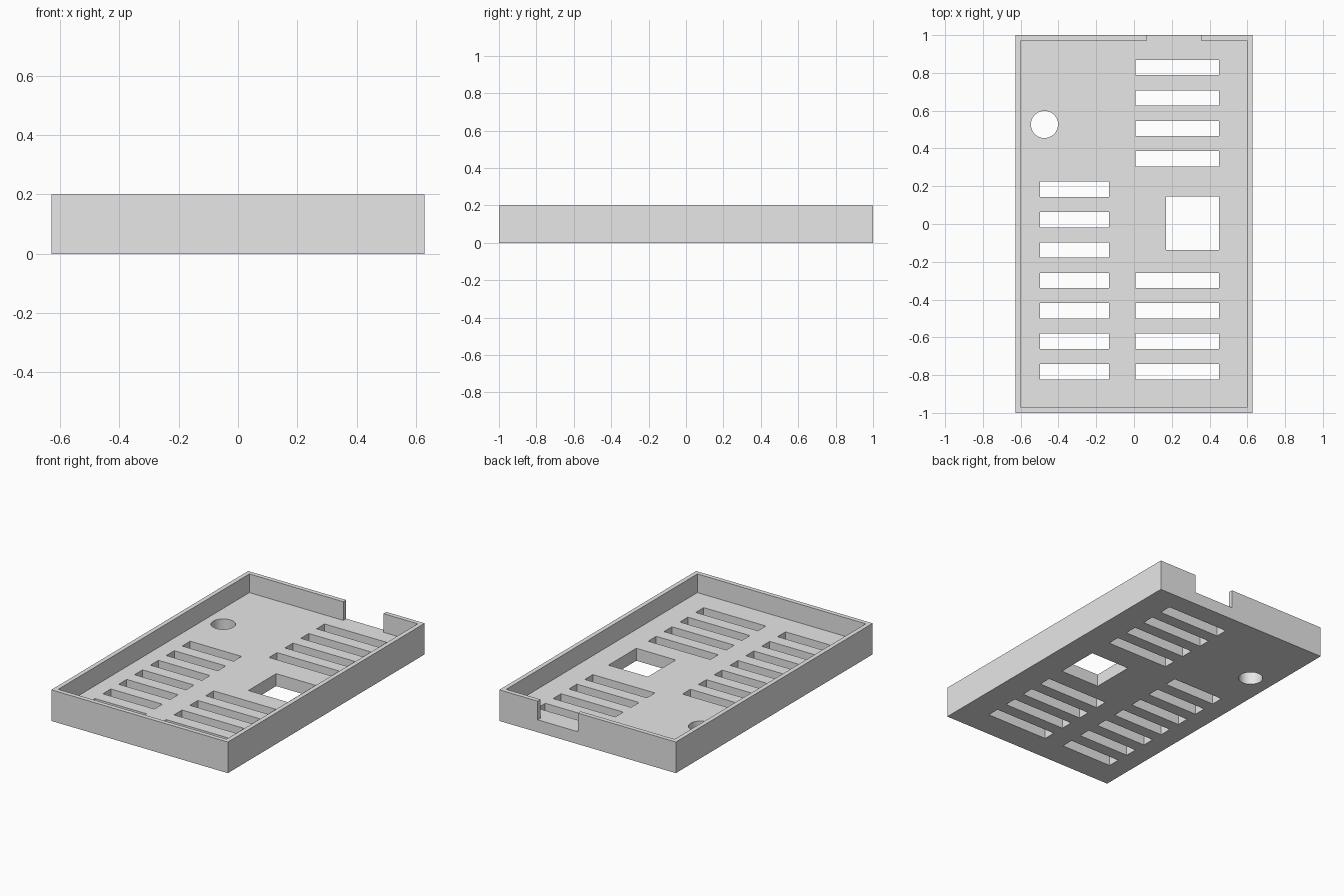
import bpy
import bmesh
from math import radians
from mathutils import Matrix, Vector

cube = bpy.data.objects.get("Cube")
if cube:
    bpy.data.objects.remove(cube, do_unlink=True)

HALF_X, HALF_Y, HEIGHT = 0.628, 1.0, 0.2
WALL, FLOOR = 0.029, 0.08
NOTCH_LEFT, NOTCH_RIGHT = 0.355, 0.069
PITCH, SLOT = 0.161, 0.081

grey = bpy.data.materials.new("plain grey")
grey.use_nodes = True
grey.diffuse_color = (0.8, 0.8, 0.8, 1)
grey.node_tree.nodes["Principled BSDF"].inputs["Base Color"].default_value = (0.8, 0.8, 0.8, 1)


def make_object(name, bm):
    bmesh.ops.recalc_face_normals(bm, faces=bm.faces)
    mesh = bpy.data.meshes.new(name)
    bm.to_mesh(mesh)
    bm.free()
    mesh.materials.append(grey)
    obj = bpy.data.objects.new(name, mesh)
    bpy.context.collection.objects.link(obj)
    return obj


def add_box(bm, x0, x1, y0, y1, z0, z1):
    centre = Vector((x0 + x1, y0 + y1, z0 + z1)) / 2
    size = Matrix.Diagonal((x1 - x0, y1 - y0, z1 - z0, 1))
    bmesh.ops.create_cube(bm, size=1, matrix=Matrix.Translation(centre) @ size)


# Solid block for the tray
bm = bmesh.new()
add_box(bm, -HALF_X, HALF_X, -HALF_Y, HALF_Y, 0, HEIGHT)
tray = make_object("case_tray", bm)

# Cavity outline, running out through the notch in the back wall
ix, iy, out = HALF_X - WALL, HALF_Y - WALL, HALF_Y + 0.1
outline = [(-ix, -iy), (ix, -iy), (ix, iy), (NOTCH_LEFT, iy), (NOTCH_LEFT, out),
           (NOTCH_RIGHT, out), (NOTCH_RIGHT, iy), (-ix, iy)]
bm = bmesh.new()
face = bm.faces.new([bm.verts.new((x, y, FLOOR)) for x, y in outline])
extruded = bmesh.ops.extrude_face_region(bm, geom=[face])["geom"]
bmesh.ops.translate(bm, vec=(0, 0, HEIGHT), verts=[v for v in extruded if isinstance(v, bmesh.types.BMVert)])
cavity = make_object("cavity_cutter", bm)

# Ventilation slots, square window and round hole through the floor
bm = bmesh.new()
low, high = -0.05, FLOOR + 0.05
for x0, x1, top, count in ((-0.498, -0.132, 0.184, 7),
                           (0.008, 0.45, 0.828, 4),
                           (0.008, 0.45, 0.184 - 3 * PITCH, 4)):
    for i in range(count):
        y = top - i * PITCH
        add_box(bm, x0, x1, y - SLOT / 2, y + SLOT / 2, low, high)
add_box(bm, 0.17, 0.45, -0.138, 0.145, low, high)
bmesh.ops.create_cone(bm, cap_ends=True, segments=48, radius1=0.072, radius2=0.072,
                      depth=high - low,
                      matrix=Matrix.Translation((-0.474, 0.527, (low + high) / 2)))
openings = make_object("opening_cutter", bm)

# Cut the tray and discard the cutters
bpy.ops.object.select_all(action='DESELECT')
tray.select_set(True)
bpy.context.view_layer.objects.active = tray
for cutter in (cavity, openings):
    cutter.hide_render = True
    mod = tray.modifiers.new(cutter.name, 'BOOLEAN')
    mod.operation = 'DIFFERENCE'
    mod.solver = 'EXACT'
    mod.object = cutter
    bpy.ops.object.modifier_apply(modifier=mod.name)
    bpy.data.objects.remove(cutter, do_unlink=True)

bpy.ops.object.shade_smooth_by_angle(angle=radians(30))
